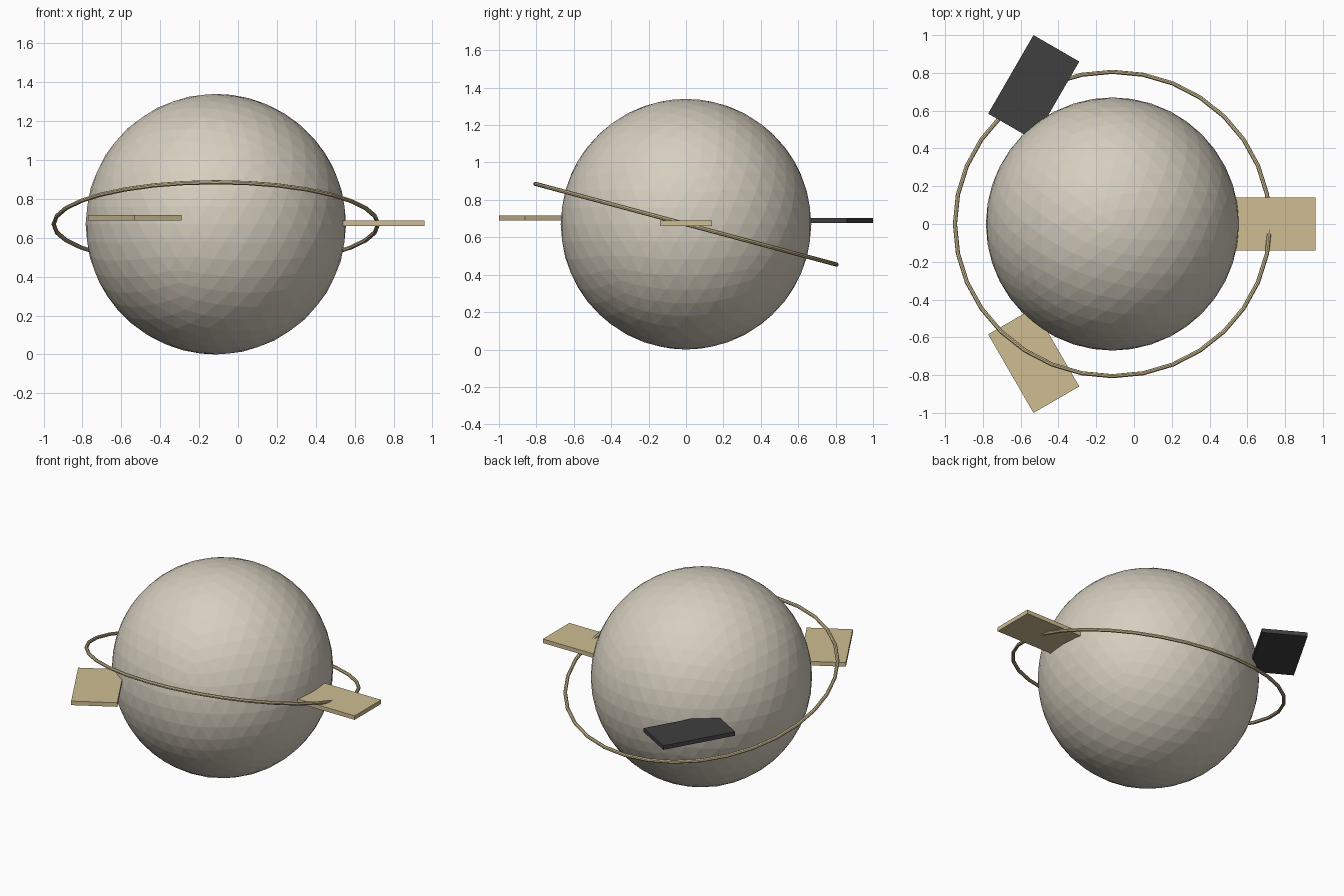
import bpy
from math import cos, sin, radians

if "Cube" in bpy.data.objects:
    bpy.data.objects.remove(bpy.data.objects["Cube"])

CX, CZ = -0.114, 0.67   # centre of the globe
ORBIT = 0.834           # ring radius


def colour(obj, name, rgb):
    mat = bpy.data.materials.get(name) or bpy.data.materials.new(name)
    mat.diffuse_color = (*rgb, 1)
    mat.use_nodes = True
    mat.node_tree.nodes["Principled BSDF"].inputs["Base Color"].default_value = mat.diffuse_color
    obj.data.materials.append(mat)


# Faceted globe
bpy.ops.mesh.primitive_ico_sphere_add(subdivisions=4, radius=0.67, location=(CX, 0, CZ))
globe = bpy.context.object
globe.name = "globe"
colour(globe, "stone", (0.67, 0.62, 0.52))

# Thin tilted orbit ring, higher at the front
bpy.ops.mesh.primitive_torus_add(major_radius=ORBIT, minor_radius=0.0112,
                                 major_segments=32, minor_segments=8,
                                 location=(CX, 0, CZ), rotation=(radians(-15), 0, 0))
ring = bpy.context.object
ring.name = "orbit_ring"
colour(ring, "brass", (0.62, 0.51, 0.29))


# Three flat plates spaced around the globe, each a little higher
def plate(index, mat, rgb):
    a = radians(120 * index)
    bpy.ops.mesh.primitive_cube_add(
        size=1, location=(CX + ORBIT * cos(a), ORBIT * sin(a), 0.675 + 0.014 * index),
        rotation=(0, 0, -a))
    obj = bpy.context.object
    obj.name = f"plate_{index + 1}"
    obj.scale = (0.48, 0.28, 0.027)
    colour(obj, mat, rgb)


plate(0, "brass", (0.62, 0.51, 0.29))
plate(1, "charcoal", (0.05, 0.05, 0.05))
plate(2, "brass", (0.62, 0.51, 0.29))
